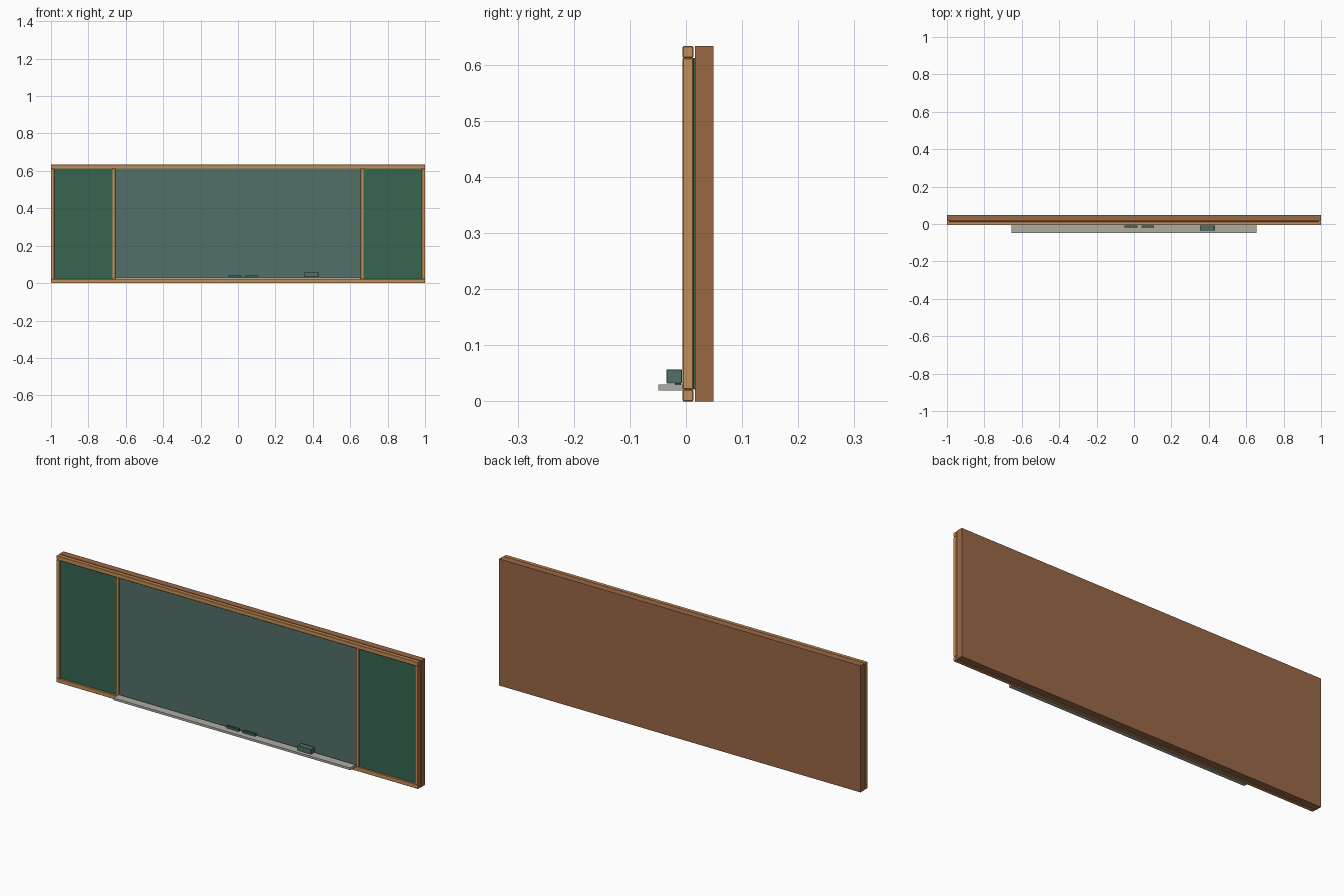
import bpy

cube = bpy.data.objects.get("Cube")
if cube:
    bpy.data.objects.remove(cube, do_unlink=True)


def material(name, r, g, b):
    """Flat material from display (sRGB) values."""
    linear = [((c / 255 + 0.055) / 1.055) ** 2.4 for c in (r, g, b)] + [1]
    mat = bpy.data.materials.new(name)
    mat.use_nodes = True
    mat.diffuse_color = linear
    mat.node_tree.nodes["Principled BSDF"].inputs["Base Color"].default_value = linear
    return mat


frame_wood = material("light wood", 198, 142, 87)
back_wood = material("brown wood", 156, 104, 71)
green = material("board green", 54, 102, 81)
slate = material("slate green", 82, 112, 105)
metal = material("tray grey", 174, 173, 165)


def box(name, mat, x, y, z, bevel=0.0):
    """Box spanning the given (min, max) range on each axis."""
    spans = (x, y, z)
    bpy.ops.mesh.primitive_cube_add(size=1, location=[sum(s) / 2 for s in spans])
    ob = bpy.context.object
    ob.name = name
    ob.scale = [s[1] - s[0] for s in spans]
    bpy.ops.object.transform_apply(location=False, rotation=False, scale=True)
    ob.data.materials.append(mat)
    if bevel:
        mod = ob.modifiers.new("soft_edges", "BEVEL")
        mod.width = bevel
        mod.segments = 1
    return ob


HEIGHT = 0.633
RAIL = 0.021
STILE = 0.018
FRAME_Y = (-0.006, 0.013)
BOARD_Y = (0.002, 0.017)
OPENING = (RAIL, HEIGHT - RAIL)

# Backing slab
box("backing", back_wood, (-1, 1), (0.016, 0.049), (0, HEIGHT))

# Frame rails
box("bottom_rail", frame_wood, (-1, 1), FRAME_Y, (0, RAIL), 0.0015)
box("top_rail", frame_wood, (-1, 1), FRAME_Y, (HEIGHT - RAIL, HEIGHT), 0.0015)

# Writing surfaces
box("centre_board", slate, (-0.665, 0.665), BOARD_Y, OPENING)
for side, s in (("left", 1), ("right", -1)):
    def span(a, b):
        return tuple(sorted((a * s, b * s)))
    box(side + "_board", green, span(0.665, 0.99), BOARD_Y, OPENING)
    box(side + "_stile", frame_wood, span(1 - STILE, 1), FRAME_Y, OPENING, 0.0015)
    box(side + "_divider", frame_wood, span(0.656, 0.672), FRAME_Y, OPENING, 0.0015)

# Tray with its chalk and eraser
box("tray", metal, (-0.655, 0.655), (-0.049, -0.006), (0.019, 0.030))
for i, x in enumerate((-0.05, 0.04)):
    box(f"chalk_{i + 1}", green, (x, x + 0.068), (-0.02, -0.009), (0.030, 0.041))
box("eraser", slate, (0.353, 0.43), (-0.035, -0.007), (0.032, 0.057), 0.001)
